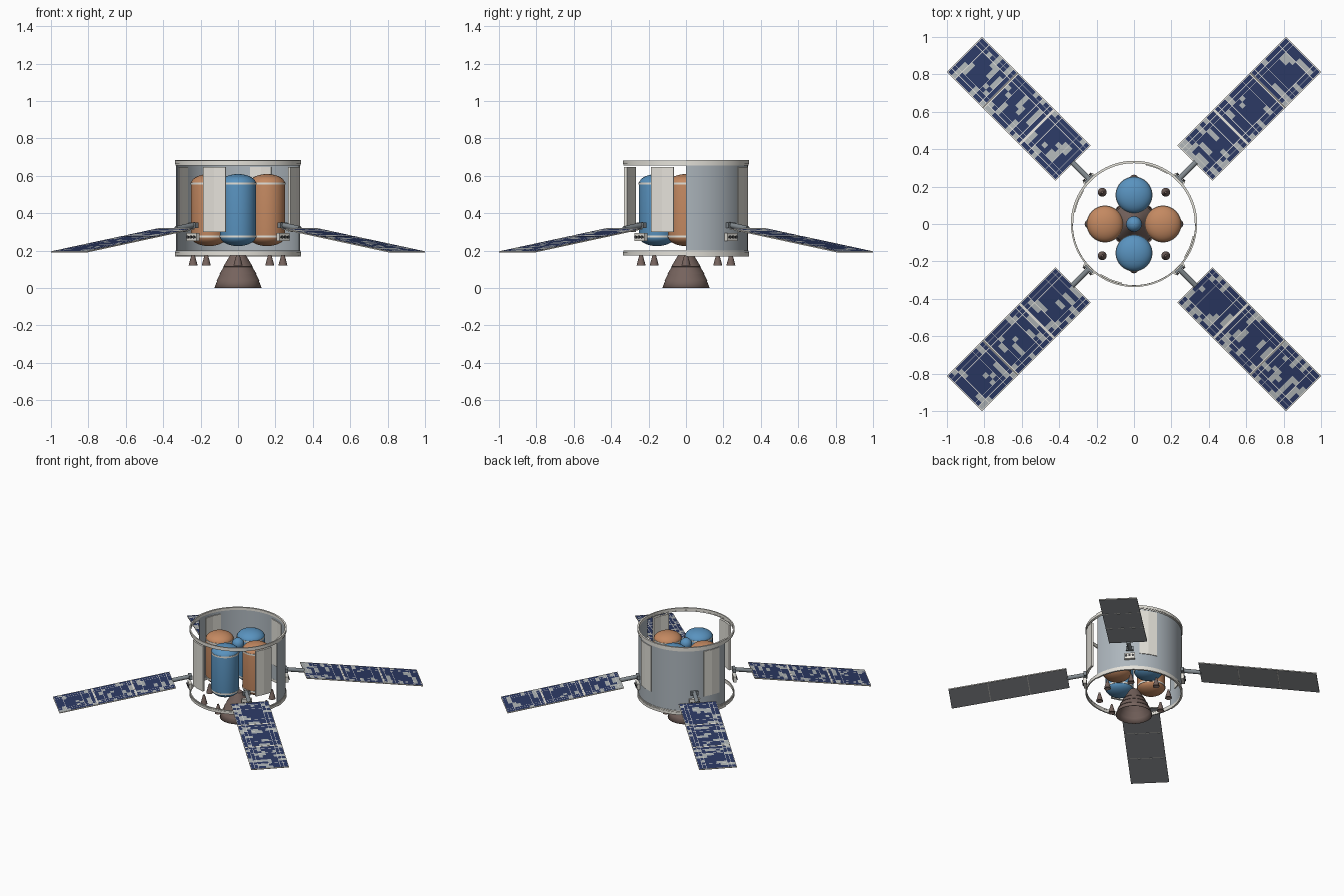
import bpy, bmesh, math, random
from mathutils import Matrix

random.seed(7)
if "Cube" in bpy.data.objects:
    bpy.data.objects.remove(bpy.data.objects["Cube"])


def material(name, r, g, b):
    m = bpy.data.materials.new(name)
    m.use_nodes = True
    m.diffuse_color = (r, g, b, 1)
    bsdf = next(n for n in m.node_tree.nodes if n.type == 'BSDF_PRINCIPLED')
    bsdf.inputs["Base Color"].default_value = (r, g, b, 1)
    return m


BLUE = material("tank blue", 0.10, 0.29, 0.52)
ORANGE = material("tank orange", 0.55, 0.25, 0.12)
SHELL = material("shell grey", 0.42, 0.47, 0.51)
PALE = material("pale trim", 0.78, 0.76, 0.70)
BROWN = material("nozzle brown", 0.18, 0.125, 0.11)
NAVY = material("solar navy", 0.024, 0.04, 0.125)
CELL = material("light cell", 0.42, 0.45, 0.46)
BACKING = material("panel backing", 0.35, 0.37, 0.39)
METAL = material("arm metal", 0.22, 0.25, 0.27)
DARK = material("dark metal", 0.05, 0.05, 0.055)


def finish(name, bm, mats, matrix=Matrix(), angle=35, fix=True):
    if fix:
        bmesh.ops.recalc_face_normals(bm, faces=bm.faces)
    mesh = bpy.data.meshes.new(name)
    bm.to_mesh(mesh)
    bm.free()
    for m in mats:
        mesh.materials.append(m)
    for p in mesh.polygons:
        p.use_smooth = True
    mesh.set_sharp_from_angle(angle=math.radians(angle))
    ob = bpy.data.objects.new(name, mesh)
    ob.matrix_world = matrix
    bpy.context.collection.objects.link(ob)
    return ob


def lathe(name, profile, mat, matrix=Matrix(), segs=48, start=0, sweep=360, loop=False, angle=35):
    """Turn a (radius, z) profile about z; loop closes the profile on itself."""
    bm = bmesh.new()
    full = sweep == 360
    count = segs if full else segs + 1
    rows = []
    for i in range(count):
        a = math.radians(start + sweep * i / segs)
        rows.append([bm.verts.new((r * math.cos(a), r * math.sin(a), z)) for r, z in profile])
    n = len(profile)
    for i in range(segs):
        p, q = rows[i], rows[(i + 1) % count]
        for j in range(n if loop else n - 1):
            k = (j + 1) % n
            bm.faces.new((p[j], q[j], q[k], p[k]))
    if loop and not full:
        bm.faces.new(rows[0])
        bm.faces.new(rows[-1])
    bmesh.ops.remove_doubles(bm, verts=bm.verts, dist=1e-5)
    return finish(name, bm, [mat], matrix, angle)


def box(name, size, mat, matrix):
    bm = bmesh.new()
    bmesh.ops.create_cube(bm, size=1)
    bmesh.ops.scale(bm, vec=size, verts=bm.verts)
    return finish(name, bm, [mat], matrix)


def at(x, y, z):
    return Matrix.Translation((x, y, z))


def turn(degrees, axis='Z'):
    return Matrix.Rotation(math.radians(degrees), 4, axis)


def rect(r0, r1, z0, z1):
    return [(r0, z0), (r1, z0), (r1, z1), (r0, z1)]


# Half shell over the back, full rings, and stepped flanges on the shell half
lathe("back_shell", rect(0.326, 0.331, 0.17, 0.675), SHELL, sweep=180, loop=True)
for name, z, lip in (("top_ring", 0.662, 1), ("bottom_ring", 0.192, -1)):
    lathe(name, rect(0.328, 0.337, z, z + lip * 0.019), PALE, segs=72, loop=True)
    lathe(name + "_lower_step", rect(0.327, 0.334, z - lip * 0.008, z), PALE, segs=72, loop=True)
    lathe(name + "_flange", rect(0.325, 0.338, z + lip * 0.004, z + lip * 0.023), PALE,
          sweep=180, loop=True)

# Faceted radiator panels
for i in range(4):
    lathe(f"radiator_{i}", rect(0.321, 0.337, 0.3, 0.646), PALE, segs=2,
          start=56.5 + 90 * i, sweep=22, loop=True, angle=5)

# Propellant tanks with domed ends and bands
dome = [(0.097 * math.cos(t), 0.053 * math.sin(t)) for t in [math.pi / 2 * i / 10 for i in range(11)]]
tank = [(r, 0.277 - h) for r, h in reversed(dome)] + [(r, 0.556 + h) for r, h in dome]
for i, mat in enumerate((ORANGE, BLUE, ORANGE, BLUE)):
    place = turn(90 * i) @ at(0.155, 0, 0)
    lathe(f"tank_{i}", tank, mat, place)
    for z in (0.269, 0.552):
        lathe(f"tank_{i}_band", rect(0.09, 0.0985, z, z + 0.012), PALE, place, loop=True)
ball = [(0.042 * math.cos(t), 0.042 * math.sin(t)) for t in [math.pi * (i / 12 - 0.5) for i in range(13)]]
lathe("pressure_sphere", ball, BLUE, at(0, 0, 0.56), 32)

# Main engine: stepped bell
bell = [(0.127, 0), (0.112, 0.036), (0.115, 0.037), (0.096, 0.074), (0.099, 0.075),
        (0.076, 0.113), (0.079, 0.114), (0.048, 0.165), (0.03, 0.195), (0, 0.2)]
wall = lathe("engine_bell", bell, BROWN, angle=20).modifiers.new("wall", 'SOLIDIFY')
wall.thickness = 0.003

# Ring of small thrusters
cone = [(0, 0.14), (0.024, 0.12), (0.015, 0.155), (0.006, 0.188), (0, 0.188)]
for i in range(8):
    lathe(f"thruster_{i}", cone, BROWN, turn(45 * i) @ at(0.24, 0, 0), 16)


def spans(length, cells, lines, border=0.004, line=0.003):
    """Split a length into cells with thin trim lines between some of them."""
    out, pos = [(0, border, True)], border
    step = (length - 2 * border) / cells
    for i in range(cells):
        end = border + step * (i + 1)
        if i in lines:
            out += [(pos, end - line, False), (end - line, end, True)]
        else:
            out.append((pos, end, False))
        pos = end
    return out + [(length - border, length, True)]


def solar_cells(name, length, width, matrix):
    bm = bmesh.new()
    run = 0
    for u0, u1, trim_u in spans(length, 10, (0, 2, 7)):
        for v0, v1, trim_v in spans(width, 10, (0, 1, 7, 8)):
            f = bm.faces.new([bm.verts.new((u, v - width / 2, 0))
                              for u, v in ((u0, v0), (u1, v0), (u1, v1), (u0, v1))])
            if trim_u or trim_v:
                f.material_index = 2
                continue
            if run == 0 and random.random() < 0.12:
                run = random.randint(1, 3)
            if run:
                run -= 1
                f.material_index = 1
    return finish(name, bm, [NAVY, CELL, PALE], matrix, fix=False)


# Four drooping solar wings with arms, mounts and control jets
WIDTH, LENGTH, GAP = 0.265, 0.83, 0.005
part = (LENGTH - 2 * GAP) / 3
droop = math.degrees(math.atan2(0.125, 0.82))
jet = [(0, 0), (0.005, 0), (0.009, 0.009), (0, 0.005)]
for w in range(4):
    spin = turn(45 + 90 * w)
    wing = spin @ at(0.461, 0, 0.32) @ turn(droop, 'Y')
    for s in range(3):
        u = s * (part + GAP)
        base = box(f"wing_{w}_panel_{s}", (part, WIDTH, 0.006), BACKING, wing @ at(u + part / 2, 0, -0.003))
        base.data.materials.append(PALE)
        for p in base.data.polygons:
            p.material_index = 0 if p.normal.z < -0.5 else 1
        solar_cells(f"wing_{w}_cells_{s}", part, WIDTH, wing @ at(u, 0, 0.001))
        if s:
            box(f"wing_{w}_hinge_{s}", (GAP, WIDTH, 0.004), PALE, wing @ at(u - GAP / 2, 0, -0.003))
    lathe(f"wing_{w}_arm", [(0, 0), (0.015, 0), (0.015, 0.14), (0, 0.14)], METAL,
          wing @ at(-0.134, 0, -0.003) @ turn(90, 'Y'), 16)
    box(f"wing_{w}_mount", (0.022, 0.054, 0.03), METAL, spin @ at(0.337, 0, 0.335))
    box(f"jet_block_{w}", (0.022, 0.074, 0.044), PALE, spin @ at(0.34, 0, 0.272))
    for v in (-0.024, 0, 0.024):
        lathe(f"jet_{w}", jet, DARK, spin @ at(0.35, v, 0.272) @ turn(90, 'Y'), 12)
